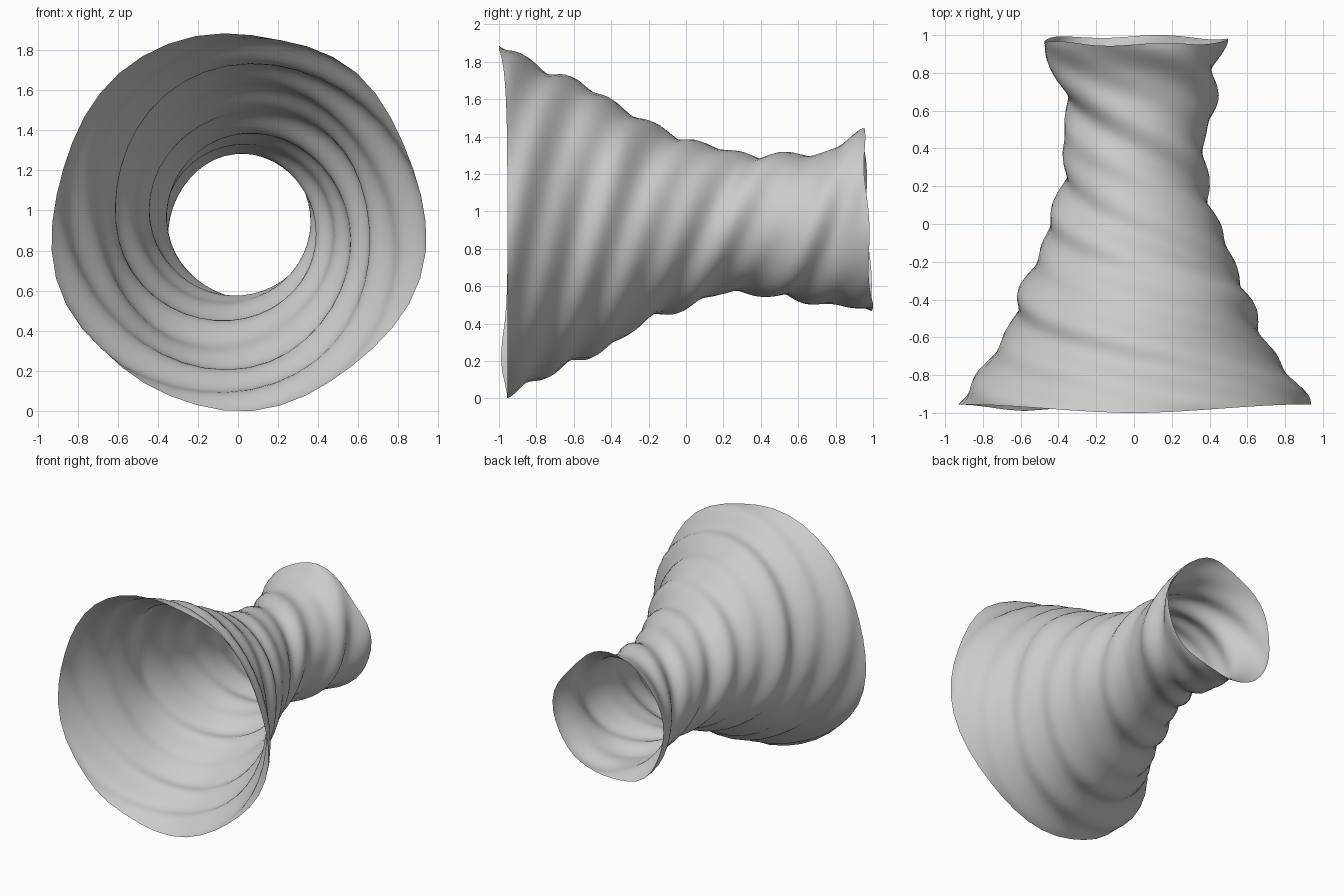
import bpy, bmesh, math
from math import pi, sin, cos, exp

cube = bpy.data.objects.get("Cube")
if cube:
    bpy.data.objects.remove(cube, do_unlink=True)

SIDES, RINGS = 42, 84
TWIST = 5.5        # radians of swirl per unit of length
AXIS_HEIGHT = 0.93

# (distance along the axis, radius) from the wide mouth to the narrow end
PROFILE = [(-1.0, 0.945), (-0.94, 0.925), (-0.8, 0.835), (-0.7, 0.775), (-0.6, 0.72),
           (-0.4, 0.635), (-0.2, 0.525), (0.0, 0.45), (0.2, 0.385), (0.4, 0.37),
           (0.6, 0.39), (0.8, 0.42), (0.94, 0.48), (1.0, 0.49)]


def radius_at(y):
    """Smooth curve through the profile points."""
    last = len(PROFILE) - 1
    i = max(k for k in range(last) if PROFILE[k][0] <= y or k == 0)

    def slope(k):
        a, b = PROFILE[max(k - 1, 0)], PROFILE[min(k + 1, last)]
        return (b[1] - a[1]) / (b[0] - a[0])

    (y0, r0), (y1, r1) = PROFILE[i], PROFILE[i + 1]
    h = y1 - y0
    t = (y - y0) / h
    ease = t * t * (3 - 2 * t)
    return (r0 + (r1 - r0) * ease + h * slope(i) * t * (1 - t) ** 2
            - h * slope(i + 1) * t * t * (1 - t))


def swell(y, centre, width):
    return exp(-((y - centre) / width) ** 2)


def ridge(angle, y):
    """Swirling folds, broader towards the narrow end, and an oval swelling."""
    u = (y + 1) / 2
    broad = (0.004 + 0.014 * u) * cos(3 * (angle - TWIST * (y - 0.65)))
    fine = (0.017 - 0.009 * u) * cos(5 * (angle - TWIST * (y + 0.45)))
    oval = -0.036 * swell(y, -0.55, 0.2) * cos(2 * angle)
    return broad + fine + oval


def axis_at(y):
    """The centre line wavers slightly near the narrow end."""
    x = 0.03 * swell(y, 0.63, 0.16)
    z = AXIS_HEIGHT - 0.035 * swell(y, 0.62, 0.18)
    return x, z


def bump(angle, centre, width):
    d = (angle - centre + pi) % (2 * pi) - pi
    return exp(-(d / width) ** 2)


def mouth_edge(angle):
    return -0.955 - 0.045 * bump(angle, pi / 2, 0.6) - 0.035 * bump(angle, -2.25, 0.3)


def narrow_edge(angle):
    return 0.972 - 0.022 * sin(angle) + 0.008 * cos(5 * angle)


# Swirled horn: an open tube with helical folds
bm = bmesh.new()
rings = []
for i in range(RINGS + 1):
    u = i / RINGS
    ring = []
    for j in range(SIDES):
        angle = 2 * pi * j / SIDES
        front, back = mouth_edge(angle), narrow_edge(angle)
        y = front + (back - front) * u
        r = radius_at(y) + ridge(angle, y)
        x, z = axis_at(y)
        ring.append(bm.verts.new((x + r * cos(angle), y, z + r * sin(angle))))
    rings.append(ring)
for a, b in zip(rings, rings[1:]):
    for j in range(SIDES):
        k = (j + 1) % SIDES
        bm.faces.new((a[j], a[k], b[k], b[j])).smooth = True
bmesh.ops.recalc_face_normals(bm, faces=bm.faces)
low = min(v.co.z for v in bm.verts)
bmesh.ops.translate(bm, verts=bm.verts, vec=(0, 0, -low))

mesh = bpy.data.meshes.new("swirled_horn")
bm.to_mesh(mesh)
bm.free()
horn = bpy.data.objects.new("swirled_horn", mesh)
bpy.context.collection.objects.link(horn)

# Plain light grey
grey = bpy.data.materials.new("light_grey")
grey.use_nodes = True
colour = (0.6, 0.6, 0.6, 1)
grey.diffuse_color = colour
grey.node_tree.nodes["Principled BSDF"].inputs["Base Color"].default_value = colour
mesh.materials.append(grey)
